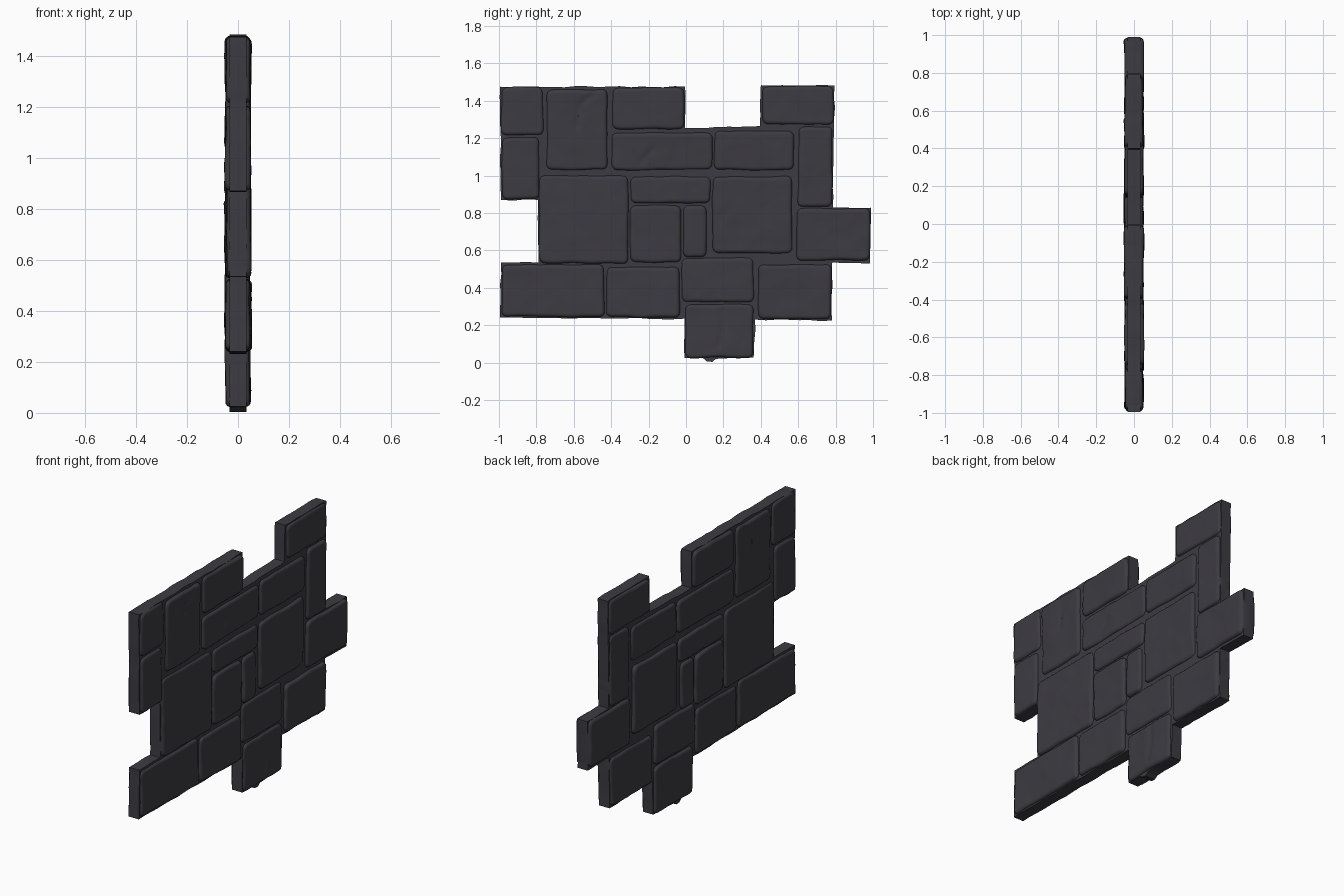
import bpy, bmesh, math, random
from mathutils import Vector, noise

if "Cube" in bpy.data.objects:
    bpy.data.objects.remove(bpy.data.objects["Cube"])

random.seed(4)

stone_mat = bpy.data.materials.new("dark slate")
stone_mat.diffuse_color = (0.046, 0.044, 0.054, 1)
stone_mat.use_nodes = True
stone_mat.node_tree.nodes["Principled BSDF"].inputs["Base Color"].default_value = stone_mat.diffuse_color


def finish(bm, name):
    bmesh.ops.recalc_face_normals(bm, faces=bm.faces[:])
    me = bpy.data.meshes.new(name)
    bm.to_mesh(me)
    bm.free()
    me.materials.append(stone_mat)
    ob = bpy.data.objects.new(name, me)
    bpy.context.collection.objects.link(ob)
    return ob


def spaced(a, b):
    """Grid lines from a to b, packed closer near both rims."""
    rim = [0, 0.003, 0.007, 0.013, 0.021]
    lo, hi = a + 0.03, b - 0.03
    n = max(1, round((hi - lo) / 0.016))
    return ([a + e for e in rim] + [lo + (hi - lo) * i / n for i in range(n + 1)]
            + [b - e for e in reversed(rim)])


def crack_depth(y, z, cracks):
    p, depth = Vector((y, z)), 0
    for y0, z0, y1, z1 in cracks:
        a, d = Vector((y0, z0)), Vector((y1 - y0, z1 - z0))
        t = min(1, max(0, (p - a).dot(d) / d.length_squared))
        depth = max(depth, 0.008 * (1 - (p - a - d * t).length / 0.02))
    return depth


def stone(name, y0, y1, z0, z1, cracks):
    """Pillow-edged block, rough on both faces, passing through the slab."""
    bm = bmesh.new()
    r, bevel, rim_x = 0.03, 0.018, 0.028
    ys, zs = spaced(y0, y1), spaced(z0, z1)
    ny, nz = len(ys), len(zs)
    grids = []
    for side in (1, -1):
        off = Vector([random.uniform(0, 50) for _ in range(3)])
        top = 0.046 + random.uniform(0, 0.005)
        tilt_y, tilt_z = random.uniform(-0.012, 0.012), random.uniform(-0.012, 0.012)
        grid = []
        for y in ys:
            for z in zs:
                qy = min(max(y, y0 + r), y1 - r)
                qz = min(max(z, z0 + r), z1 - r)
                a, b = y - qy, z - qz
                m, h = max(abs(a), abs(b)), math.hypot(a, b)
                k = m / h if h > 0 else 1
                py, pz = qy + a * k, qz + b * k          # rounded corner
                t = min(1, (r - m) / bevel)
                face = (top + tilt_y * (y - (y0 + y1) / 2) + tilt_z * (z - (z0 + z1) / 2)
                        + 0.005 * noise.noise(Vector((y * 5, z * 5, 0)) + off)
                        + 0.0025 * noise.noise(Vector((y * 14, z * 14, 3)) + off)
                        - crack_depth(y, z, cracks))
                x = rim_x + (face - rim_x) * math.sqrt(max(0, 1 - (1 - t) ** 2))
                w = Vector((py * 9, pz * 9, z0 * 7 + y0 * 3))   # wavy outline
                py += 0.006 * noise.noise(w)
                pz += 0.006 * noise.noise(w + Vector((31, 7, 5)))
                grid.append(bm.verts.new((side * x, py, pz)))
        for i in range(ny - 1):
            for j in range(nz - 1):
                bm.faces.new((grid[i * nz + j], grid[(i + 1) * nz + j],
                              grid[(i + 1) * nz + j + 1], grid[i * nz + j + 1]))
        grids.append(grid)
    # side walls joining the two faces
    loop = ([i * nz for i in range(ny)] + [(ny - 1) * nz + j for j in range(1, nz)]
            + [i * nz + nz - 1 for i in range(ny - 2, -1, -1)]
            + list(range(nz - 2, 0, -1)))
    f, b = grids
    for p, q in zip(loop, loop[1:] + loop[:1]):
        bm.faces.new((f[p], f[q], b[q], b[p]))
    return finish(bm, name)


# mortar slab: ragged stepped outline with a small chamfer on both faces
outline = [(-0.995, 1.475), (-0.005, 1.475), (-0.005, 1.255), (0.395, 1.265),
           (0.40, 1.483), (0.795, 1.48), (0.785, 0.83), (0.99, 0.828), (0.985, 0.53),
           (0.782, 0.535), (0.78, 0.225), (0.37, 0.23), (0.362, 0.027), (0.16, 0.02),
           (0.14, 0.004), (0.11, 0.007), (0.09, 0.025), (-0.008, 0.025), (-0.008, 0.235),
           (-0.995, 0.24), (-0.99, 0.535), (-0.79, 0.535), (-0.79, 0.87), (-0.99, 0.87)]
pts = []
for p, q in zip(outline, outline[1:] + outline[:1]):
    p, q = Vector(p), Vector(q)
    n = max(1, round((q - p).length / 0.06))
    for i in range(n):
        jit = 0.004 if i else 0
        pts.append(p.lerp(q, i / n) + Vector((random.uniform(-jit, jit),
                                              random.uniform(-jit, jit))))
bm = bmesh.new()
face = bm.faces.new([bm.verts.new((-0.034, p.x, p.y)) for p in pts])
ext = bmesh.ops.extrude_face_region(bm, geom=[face])
for v in ext["geom"]:
    if isinstance(v, bmesh.types.BMVert):
        v.co.x = 0.034
finish(bm, "mortar_slab")

# stones: y0, y1, z0, z1 as seen from the right side
stones = [
    (-0.99, -0.765, 1.215, 1.472), (-0.985, -0.785, 0.872, 1.205),
    (-0.745, -0.42, 1.03, 1.462), (-0.395, -0.01, 1.248, 1.47),
    (-0.40, 0.142, 1.03, 1.23), (0.152, 0.578, 1.03, 1.24),
    (0.408, 0.79, 1.272, 1.478), (0.60, 0.782, 0.832, 1.265),
    (0.592, 0.985, 0.545, 0.826), (-0.785, -0.308, 0.53, 1.0),
    (-0.298, 0.132, 0.852, 0.995), (-0.30, -0.025, 0.535, 0.842),
    (-0.015, 0.112, 0.562, 0.842), (0.14, 0.57, 0.582, 0.995),
    (-0.985, -0.437, 0.245, 0.525), (-0.427, -0.032, 0.24, 0.512),
    (-0.025, 0.362, 0.322, 0.56), (0.385, 0.778, 0.232, 0.525),
    (-0.005, 0.36, 0.025, 0.312)]
# cracks, by stone number
cracks = {3: [(-0.57, 1.38, -0.58, 1.26), (-0.57, 1.38, -0.49, 1.44)],
          5: [(-0.23, 1.08, -0.18, 1.14)],
          19: [(0.19, 0.29, 0.20, 0.2), (0.20, 0.2, 0.18, 0.09)]}
for i, rect in enumerate(stones, 1):
    stone(f"stone_{i:02d}", *rect, cracks.get(i, []))

# smooth the pillowed faces, keep hard rims
for ob in bpy.context.collection.objects:
    ob.select_set(True)
    bpy.context.view_layer.objects.active = ob
bpy.ops.object.shade_smooth_by_angle(angle=math.radians(40))
